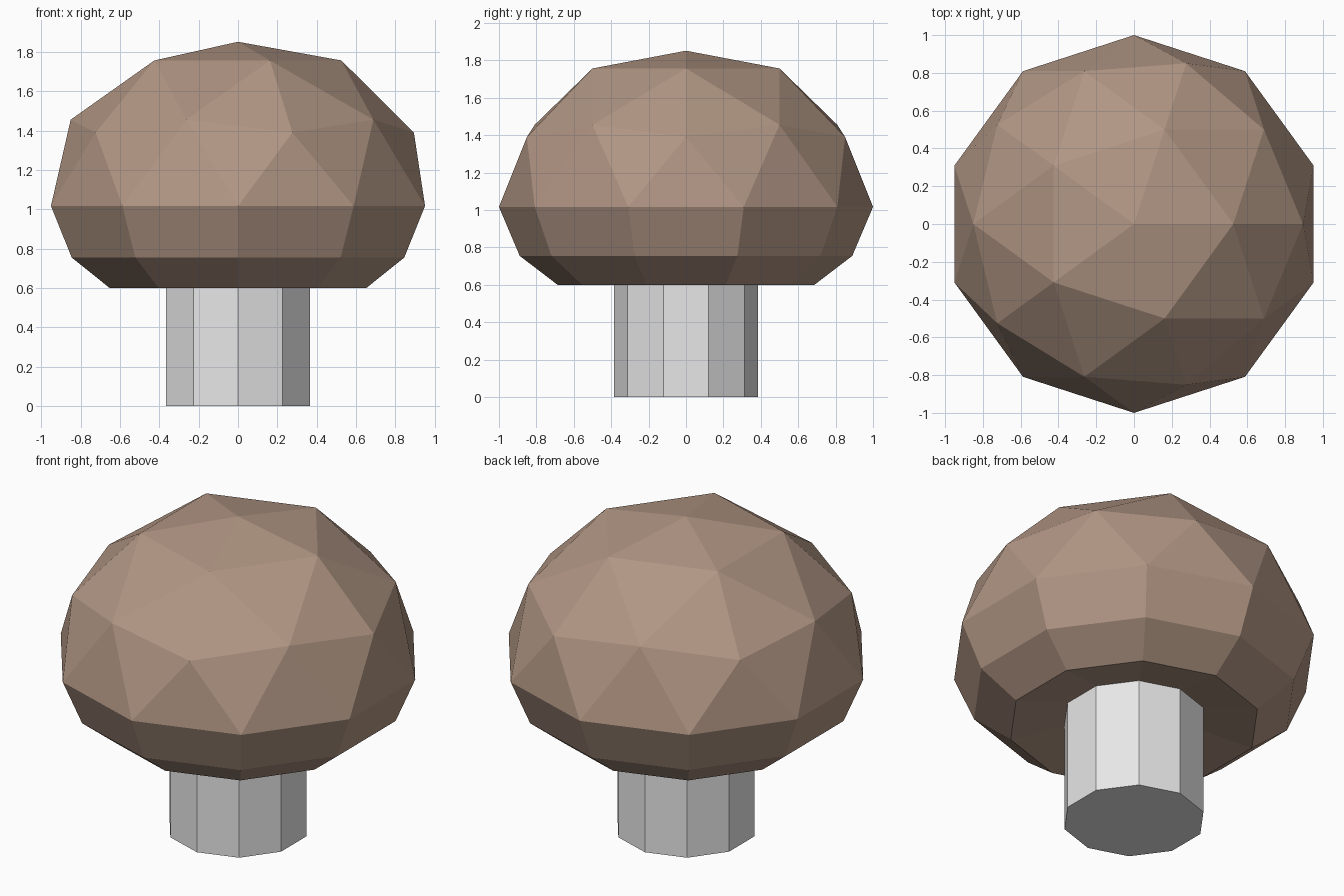
import bpy
import bmesh
from math import pi

if "Cube" in bpy.data.objects:
    bpy.data.objects.remove(bpy.data.objects["Cube"], do_unlink=True)


def material(name, rgb):
    mat = bpy.data.materials.new(name)
    mat.use_nodes = True
    mat.diffuse_color = (*rgb, 1)
    mat.node_tree.nodes["Principled BSDF"].inputs["Base Color"].default_value = (*rgb, 1)
    return mat


def add_object(name, bm, mat):
    bmesh.ops.recalc_face_normals(bm, faces=bm.faces)
    mesh = bpy.data.meshes.new(name)
    bm.to_mesh(mesh)
    bm.free()
    mesh.materials.append(mat)
    obj = bpy.data.objects.new(name, mesh)
    bpy.context.collection.objects.link(obj)
    return obj


# Cap dome: upper half of a faceted ball, slightly flattened
RIM = 1.017
bm = bmesh.new()
bmesh.ops.create_icosphere(bm, subdivisions=2, radius=1)
bmesh.ops.delete(bm, geom=[v for v in bm.verts if v.co.z < -0.01], context="VERTS")
for v in bm.verts:
    factor = 0.87 if 0.8 < v.co.z < 0.9 else 0.835
    v.co.z = RIM + v.co.z * factor

# Cap skirt and shallow hollow underside, as (radius, height) rings
ring = [e for e in bm.edges if e.is_boundary]
radius = 1
for new_radius, height in [(0.889, 0.755), (0.686, 0.6), (0.36, 0.654)]:
    geom = bmesh.ops.extrude_edge_only(bm, edges=ring)["geom"]
    for v in geom:
        if isinstance(v, bmesh.types.BMVert):
            v.co.x *= new_radius / radius
            v.co.y *= new_radius / radius
            v.co.z = height
    ring = [e for e in geom if isinstance(e, bmesh.types.BMEdge)]
    radius = new_radius
bmesh.ops.contextual_create(bm, geom=ring)
add_object("cap", bm, material("brown", (0.44, 0.305, 0.23)))

# Stem: ten-sided column reaching into the cap
bm = bmesh.new()
bmesh.ops.create_cone(bm, cap_ends=True, segments=10, radius1=0.386, radius2=0.386, depth=0.7)
for v in bm.verts:
    v.co.z += 0.35
# Turn so that one edge faces the front
first = max(bm.verts, key=lambda v: v.co.y)
if abs(first.co.x) > 0.01:
    from mathutils import Matrix
    bmesh.ops.rotate(bm, verts=bm.verts, matrix=Matrix.Rotation(pi / 10, 3, "Z"))
add_object("stem", bm, material("pale grey", (0.8, 0.8, 0.8)))
